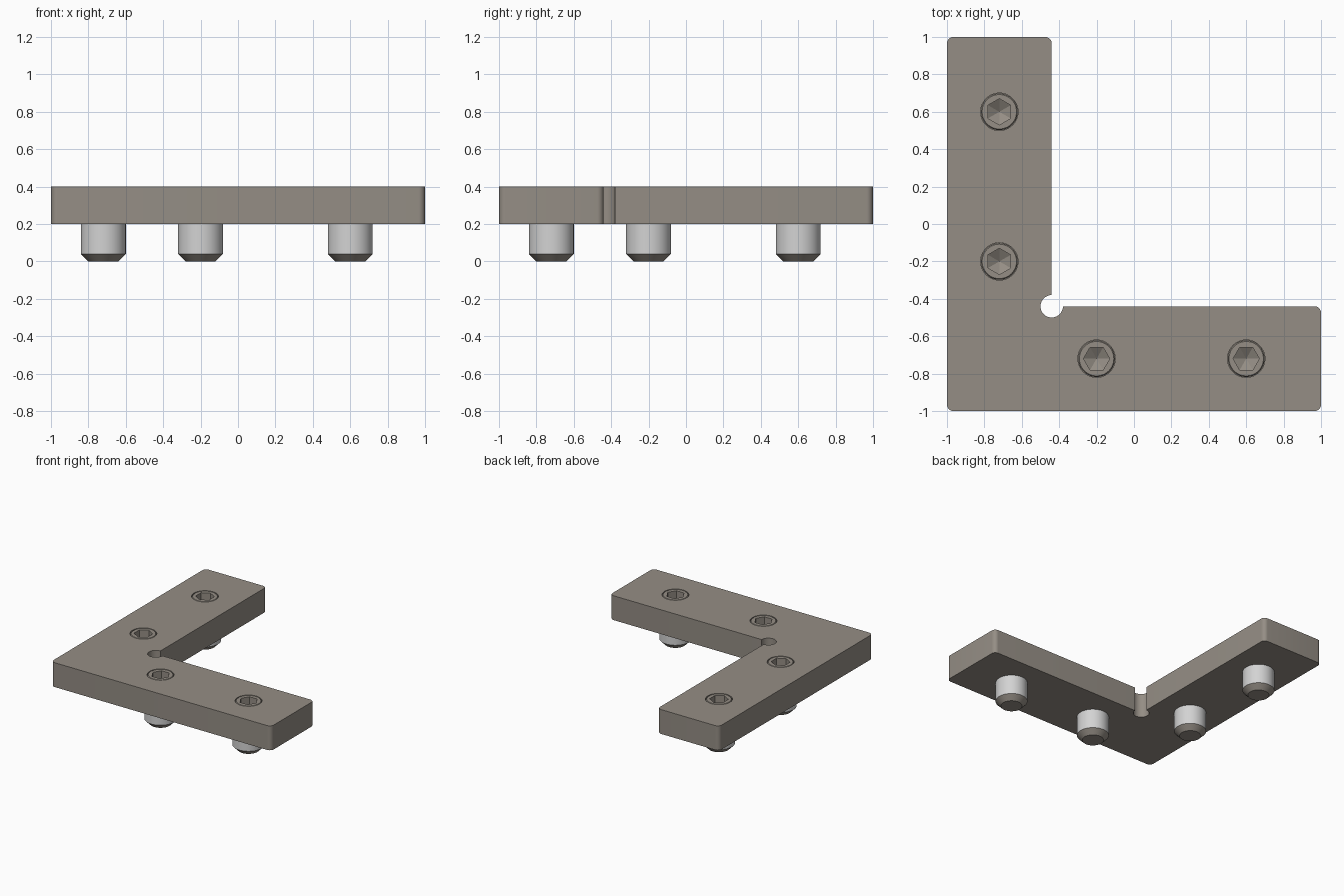
import bpy
import bmesh
from math import cos, sin, radians, tau
from mathutils import Vector

if "Cube" in bpy.data.objects:
    bpy.data.objects.remove(bpy.data.objects["Cube"])


def make_material(name, rgb):
    mat = bpy.data.materials.new(name)
    mat.use_nodes = True
    mat.diffuse_color = (*rgb, 1)
    mat.node_tree.nodes["Principled BSDF"].inputs["Base Color"].default_value = (*rgb, 1)
    return mat


STEEL = make_material("warm grey steel", (0.30, 0.27, 0.235))
THREAD = make_material("light grey thread", (0.65, 0.65, 0.65))

BOTTOM, TOP = 0.2, 0.4
INNER = -0.44          # inside edge of both arms
RELIEF = 0.06          # radius of the inside corner relief
HOLE = 0.1
SEGMENTS = 48


def add_object(name, bm, materials):
    bmesh.ops.recalc_face_normals(bm, faces=bm.faces[:])
    mesh = bpy.data.meshes.new(name)
    bm.to_mesh(mesh)
    bm.free()
    for mat in materials:
        mesh.materials.append(mat)
    obj = bpy.data.objects.new(name, mesh)
    bpy.context.collection.objects.link(obj)
    return obj


def smooth(obj):
    bpy.ops.object.select_all(action="DESELECT")
    obj.select_set(True)
    bpy.context.view_layer.objects.active = obj
    bpy.ops.object.shade_smooth_by_angle(angle=radians(30))


def rounded(corner, start, radius=0.035, steps=8):
    """Quarter-round at a corner of the outline, starting at an angle."""
    direction = Vector((cos(radians(start + 45)), sin(radians(start + 45))))
    centre = Vector(corner) - direction * radius * 2 ** 0.5
    angles = [radians(start + 90 * i / steps) for i in range(steps + 1)]
    return [(centre.x + radius * cos(a), centre.y + radius * sin(a)) for a in angles]


def ring(bm, radius, z, count=SEGMENTS, centre=(0, 0)):
    return [bm.verts.new((centre[0] + radius * cos(tau * i / count),
                          centre[1] + radius * sin(tau * i / count), z))
            for i in range(count)]


def skin(bm, a, b):
    n = len(a)
    return [bm.faces.new((a[i], a[(i + 1) % n], b[(i + 1) % n], b[i])) for i in range(n)]


# Screw positions with their turn in degrees
screws = [((-0.72, 0.6), 30), ((-0.72, -0.2), 30), ((-0.2, -0.72), 0), ((0.6, -0.72), 0)]

# L-shaped plate with rounded outer corners and a round corner relief
relief = [(INNER + RELIEF * cos(radians(a)), INNER + RELIEF * sin(radians(a)))
          for a in range(360, 89, -10)]
outline = (rounded((-1, -1), 180) + rounded((1, -1), 270) + rounded((1, INNER), 0)
           + relief + rounded((INNER, 1), 0) + rounded((-1, 1), 90))
bm = bmesh.new()
low = [bm.verts.new((x, y, BOTTOM)) for x, y in outline]
high = [bm.verts.new((x, y, TOP)) for x, y in outline]
skin(bm, low, high)
bm.faces.new(low)
bm.faces.new(high)
plate = add_object("corner_plate", bm, [STEEL])

# Screw holes cut through the plate
bm = bmesh.new()
for centre, turn in screws:
    a = ring(bm, HOLE, BOTTOM - 0.1, centre=centre)
    b = ring(bm, HOLE, TOP + 0.1, centre=centre)
    skin(bm, a, b)
    bm.faces.new(a)
    bm.faces.new(b)
cutter = add_object("hole_cutter", bm, [STEEL])
cutter.hide_render = True
cut = plate.modifiers.new("holes", "BOOLEAN")
cut.operation = "DIFFERENCE"
cut.solver = "EXACT"
cut.object = cutter
bpy.ops.object.select_all(action="DESELECT")
plate.select_set(True)
bpy.context.view_layer.objects.active = plate
bpy.ops.object.modifier_apply(modifier=cut.name)
bpy.data.objects.remove(cutter)
smooth(plate)


def make_screw(name, centre, turn):
    bm = bmesh.new()
    # Turned body: chamfered tip, thread, shoulder and flush head
    profile = [(0.08, 0), (0.12, 0.04), (0.12, BOTTOM), (HOLE - 0.002, BOTTOM),
               (HOLE - 0.002, TOP - 0.008), (HOLE - 0.008, TOP)]
    rings = [ring(bm, r, z) for r, z in profile]
    bm.faces.new(rings[0])
    for i, (a, b) in enumerate(zip(rings, rings[1:])):
        for face in skin(bm, a, b):
            face.material_index = 1 if i == 1 else 0
    # Hexagonal socket with a drilled, pointed floor
    rim = ring(bm, 0.07, TOP, 6)
    floor = ring(bm, 0.07, TOP - 0.1, 6)
    tip = bm.verts.new((0, 0, TOP - 0.14))
    step = SEGMENTS // 6
    for k in range(6):
        n = (k + 1) % 6
        arc = [rings[-1][(k * step + j) % SEGMENTS] for j in range(step + 1)]
        bm.faces.new(arc + [rim[n], rim[k]])
        bm.faces.new((floor[k], floor[n], tip))
    skin(bm, rim, floor)
    screw = add_object(name, bm, [STEEL, THREAD])
    screw.location = (*centre, 0)
    screw.rotation_euler.z = radians(turn)
    smooth(screw)


names = ["back_screw", "left_arm_screw", "front_arm_screw", "end_screw"]
for name, (centre, turn) in zip(names, screws):
    make_screw(name, centre, turn)
